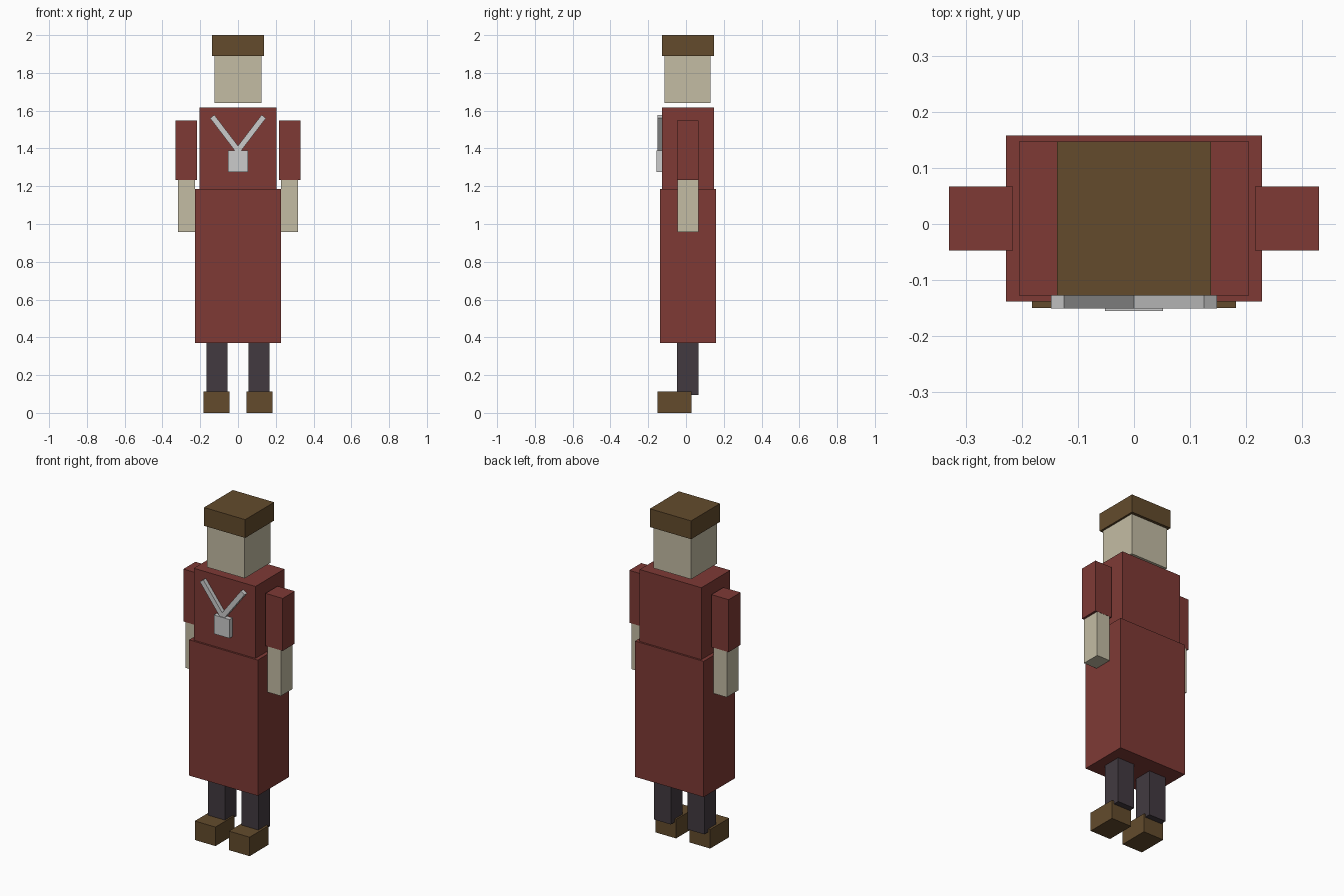
import bpy
import math

if "Cube" in bpy.data.objects:
    bpy.data.objects.remove(bpy.data.objects["Cube"])


def material(name, rgb):
    """Flat material from 0-255 display values, stored as linear."""
    def lin(c):
        c /= 255
        return c / 12.92 if c <= 0.04045 else ((c + 0.055) / 1.055) ** 2.4
    m = bpy.data.materials.new(name)
    m.diffuse_color = (*[lin(c) for c in rgb], 1)
    m.use_nodes = True
    m.node_tree.nodes["Principled BSDF"].inputs["Base Color"].default_value = m.diffuse_color
    return m


RED = material("red_cloth", (126, 58, 53))
BROWN = material("brown", (99, 75, 44))
SKIN = material("skin", (196, 188, 164))
DARK = material("dark_stocking", (66, 58, 64))
SILVER = material("silver", (203, 203, 203))


def box(name, x, y, z, mat, angle=0.0):
    """Box from (min, max) ranges, optionally turned about the y axis."""
    bpy.ops.mesh.primitive_cube_add(
        size=1, location=[(a + b) / 2 for a, b in (x, y, z)],
        rotation=(0, angle, 0))
    o = bpy.context.object
    o.name = name
    o.scale = [b - a for a, b in (x, y, z)]
    o.data.materials.append(mat)
    return o


def pair(name, x, y, z, mat):
    """Matching boxes on both sides of the body."""
    box("right_" + name, x, y, z, mat)
    box("left_" + name, (-x[1], -x[0]), y, z, mat)


# Head and hair
box("hair", (-0.137, 0.137), (-0.127, 0.147), (1.89, 2.0), BROWN)
box("head", (-0.125, 0.125), (-0.115, 0.13), (1.64, 1.89), SKIN)

# Robe
box("torso", (-0.205, 0.205), (-0.127, 0.147), (1.185, 1.617), RED)
box("skirt", (-0.228, 0.228), (-0.138, 0.158), (0.37, 1.185), RED)

# Arms
pair("sleeve", (0.216, 0.33), (-0.047, 0.067), (1.233, 1.548), RED)
pair("forearm", (0.228, 0.317), (-0.046, 0.066), (0.958, 1.233), SKIN)

# Legs and shoes
pair("leg", (0.055, 0.168), (-0.047, 0.066), (0.095, 0.37), DARK)
pair("shoe", (0.045, 0.182), (-0.15, 0.03), (0.0, 0.114), BROWN)

# Pendant with two slanted straps meeting above it
box("pendant", (-0.052, 0.052), (-0.155, -0.127), (1.275, 1.388), SILVER)
top_x, top_z, low_z = 0.1365, 1.569, 1.39
length = math.hypot(top_x, top_z - low_z)
for side, name in ((1, "right_strap"), (-1, "left_strap")):
    cx, cz = side * top_x / 2, (top_z + low_z) / 2
    box(name, (cx - 0.0145, cx + 0.0145), (-0.151, -0.127),
        (cz - length / 2, cz + length / 2), SILVER,
        side * math.atan2(top_x, top_z - low_z))
